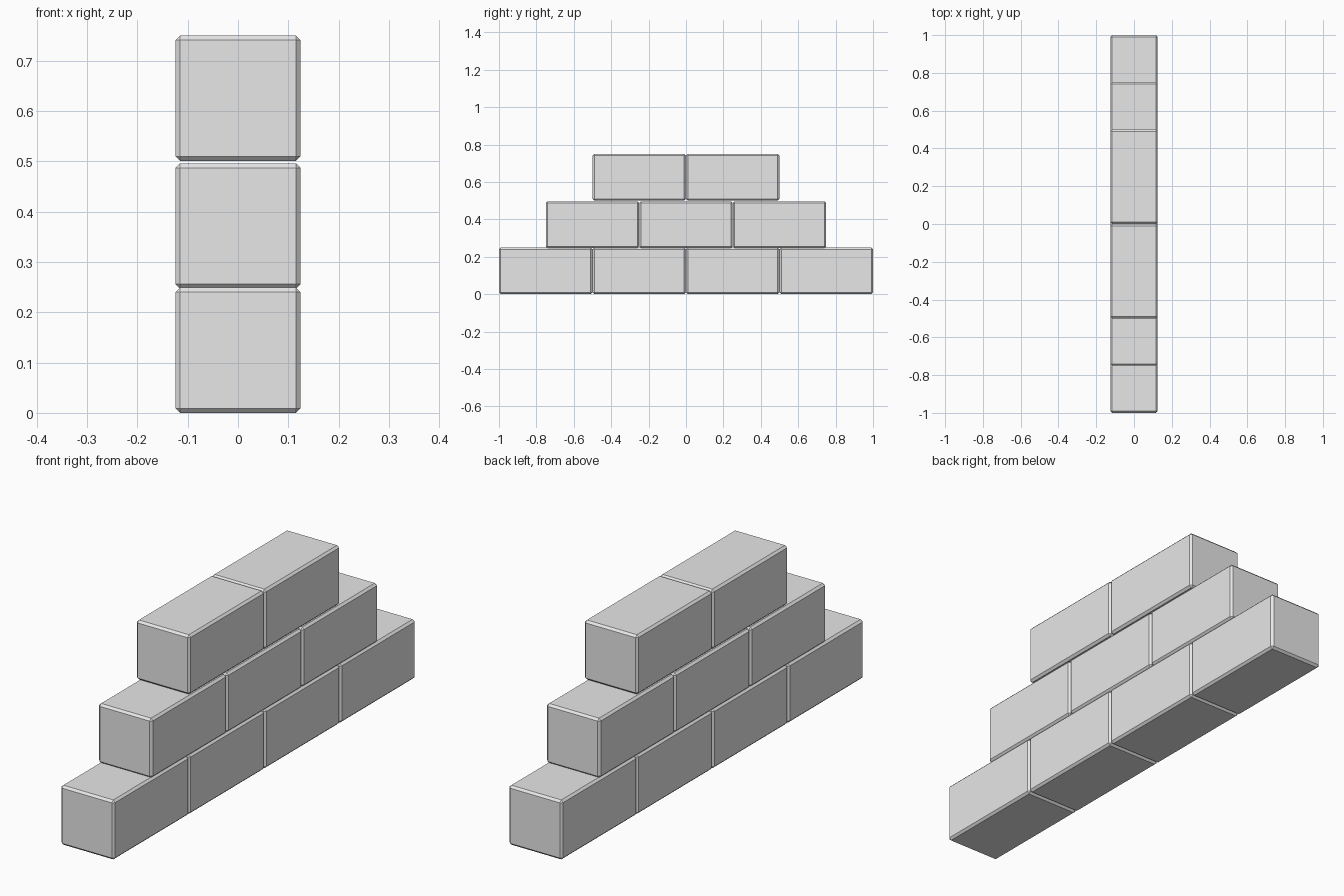
import bpy
import bmesh

if "Cube" in bpy.data.objects:
    bpy.data.objects.remove(bpy.data.objects["Cube"])

# One plain grey for all bricks
grey = bpy.data.materials.new("brick grey")
grey.diffuse_color = (0.8, 0.8, 0.8, 1.0)
grey.use_nodes = True
grey.node_tree.nodes["Principled BSDF"].inputs["Base Color"].default_value = grey.diffuse_color

LENGTH, WIDTH, HEIGHT, CHAMFER = 0.499, 0.249, 0.249, 0.009


def add_brick(name, y, z):
    """Brick with flat chamfered edges, centred on y, standing at z."""
    bm = bmesh.new()
    bmesh.ops.create_cube(bm, size=1)
    bmesh.ops.scale(bm, vec=(WIDTH, LENGTH, HEIGHT), verts=bm.verts)
    bmesh.ops.bevel(bm, geom=bm.edges[:], offset=CHAMFER, offset_type='OFFSET',
                    segments=1, profile=0.5, affect='EDGES')
    mesh = bpy.data.meshes.new(name)
    bm.to_mesh(mesh)
    bm.free()
    mesh.materials.append(grey)
    brick = bpy.data.objects.new(name, mesh)
    brick.location = (0, y, z + HEIGHT / 2)
    bpy.context.collection.objects.link(brick)


# Stepped wall: rows of four, three and two bricks in running bond
rows = [("bottom", 4, 0.0), ("middle", 3, 0.247), ("top", 2, 0.501)]
for row, count, z in rows:
    for i in range(count):
        y = (i - (count - 1) / 2) * 0.5
        add_brick(f"{row}_brick_{i + 1}", y, z)
